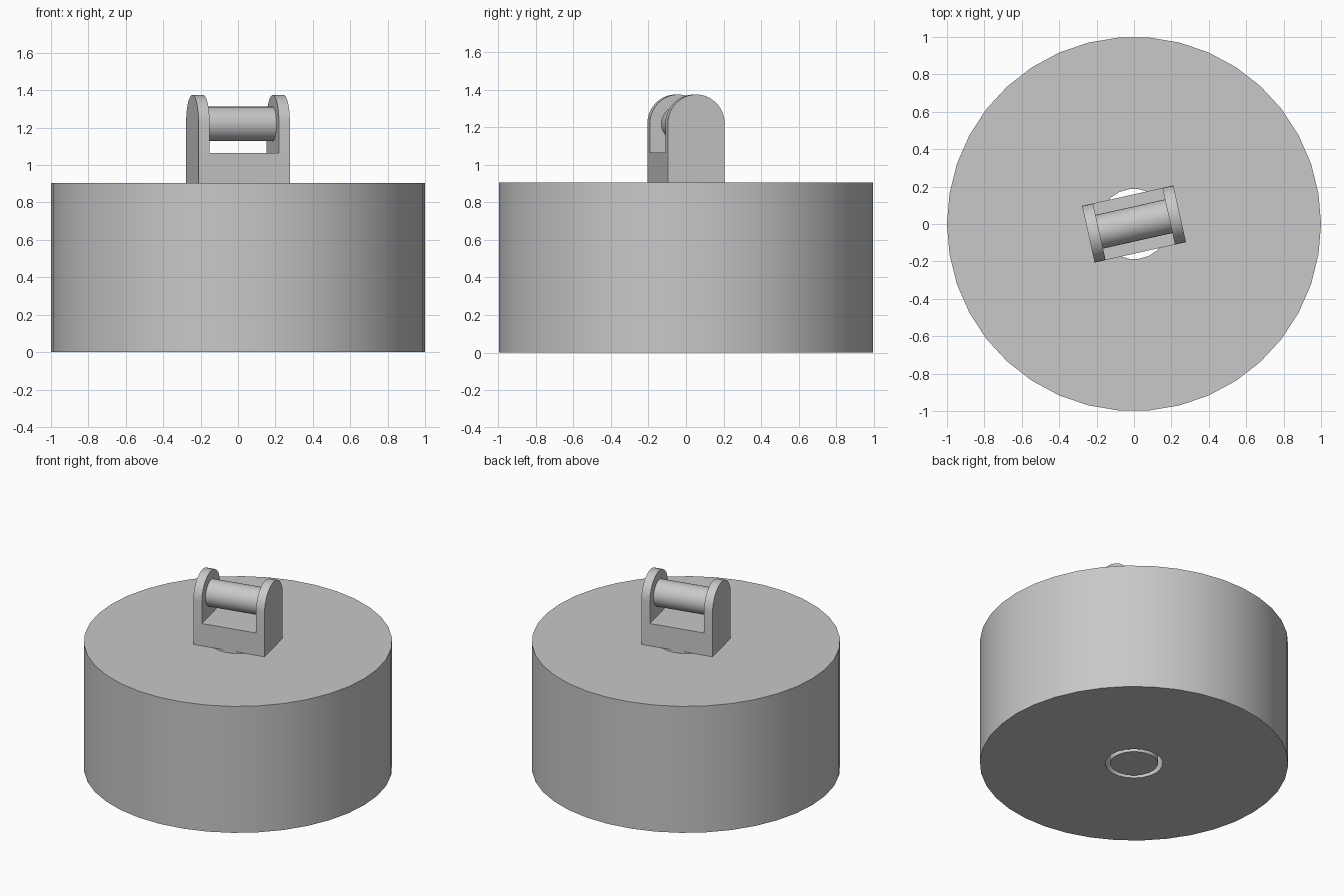
import bpy, bmesh
from math import cos, sin, pi, radians
from mathutils import Matrix

if "Cube" in bpy.data.objects:
    bpy.data.objects.remove(bpy.data.objects["Cube"], do_unlink=True)

BASE_H = 0.905
TURN = Matrix.Rotation(radians(12.6), 4, 'Z')
WIDTH, HALF_DEPTH, CHEEK = 0.5, 0.155, 0.06
PIVOT_Z, SADDLE_Z = 1.22, 1.065

grey = bpy.data.materials.new("light grey")
grey.use_nodes = True
grey.diffuse_color = (0.58, 0.58, 0.58, 1)
grey.node_tree.nodes["Principled BSDF"].inputs["Base Color"].default_value = grey.diffuse_color


def make_object(name, bm, smooth=True):
    bmesh.ops.recalc_face_normals(bm, faces=bm.faces)
    mesh = bpy.data.meshes.new(name)
    bm.to_mesh(mesh)
    bm.free()
    mesh.materials.append(grey)
    obj = bpy.data.objects.new(name, mesh)
    bpy.context.collection.objects.link(obj)
    if smooth:
        bpy.ops.object.select_all(action='DESELECT')
        obj.select_set(True)
        bpy.context.view_layer.objects.active = obj
        bpy.ops.object.shade_smooth_by_angle(angle=radians(30))
    return obj


def ring(bm, points):
    verts = [bm.verts.new(p) for p in points]
    return [bm.edges.new((a, b)) for a, b in zip(verts, verts[1:] + verts[:1])]


def circle(radius, sides):
    return [(radius * cos(2 * pi * i / sides), radius * sin(2 * pi * i / sides), 0)
            for i in range(sides)]


def extrude(bm, vector):
    result = bmesh.ops.extrude_face_region(bm, geom=bm.faces[:], use_keep_orig=True)
    moved = [g for g in result["geom"] if isinstance(g, bmesh.types.BMVert)]
    bmesh.ops.translate(bm, verts=moved, vec=vector)


# Heavy round base with a hole through its middle
bm = bmesh.new()
edges = ring(bm, circle(1, 38)) + ring(bm, circle(0.188, 22))
bmesh.ops.triangle_fill(bm, edges=edges, use_beauty=True, normal=(0, 0, 1))
extrude(bm, (0, 0, BASE_H))
make_object("round_base", bm)

# Stem standing inside the hole
bm = bmesh.new()
bmesh.ops.create_cone(bm, cap_ends=True, segments=32, radius1=HALF_DEPTH, radius2=HALF_DEPTH,
                      depth=BASE_H, matrix=Matrix.Translation((0, 0, BASE_H / 2)))
make_object("stem", bm)

# Bracket: arched block with a slot cut between its two cheeks
bm = bmesh.new()
arch = [(HALF_DEPTH * cos(pi * i / 20), PIVOT_Z + HALF_DEPTH * sin(pi * i / 20)) for i in range(21)]
outline = [(HALF_DEPTH, BASE_H)] + arch + [(-HALF_DEPTH, BASE_H)]
bm.faces.new([bm.verts.new((-WIDTH / 2, y, z)) for y, z in outline])
extrude(bm, (WIDTH, 0, 0))
bm.transform(TURN)
bracket = make_object("bracket", bm, smooth=False)

bm = bmesh.new()
slot = Matrix.Translation((0, 0, SADDLE_Z + 0.3)) @ Matrix.Diagonal((WIDTH - 2 * CHEEK, 1, 0.6, 1))
bmesh.ops.create_cube(bm, size=1, matrix=TURN @ slot)
cutter = make_object("slot_cutter", bm, smooth=False)
cutter.hide_render = True
cut = bracket.modifiers.new("slot", 'BOOLEAN')
cut.operation = 'DIFFERENCE'
cut.solver = 'EXACT'
cut.object = cutter
bpy.ops.object.select_all(action='DESELECT')
bracket.select_set(True)
bpy.context.view_layer.objects.active = bracket
bpy.ops.object.modifier_apply(modifier=cut.name)
bpy.data.objects.remove(cutter, do_unlink=True)
bpy.ops.object.shade_smooth_by_angle(angle=radians(30))

# Round bar held between the cheeks
bm = bmesh.new()
lay = TURN @ Matrix.Translation((0, 0, PIVOT_Z)) @ Matrix.Rotation(pi / 2, 4, 'Y')
bmesh.ops.create_cone(bm, cap_ends=True, segments=32, radius1=0.092, radius2=0.092,
                      depth=WIDTH - 2 * CHEEK, matrix=lay)
make_object("cross_bar", bm)
